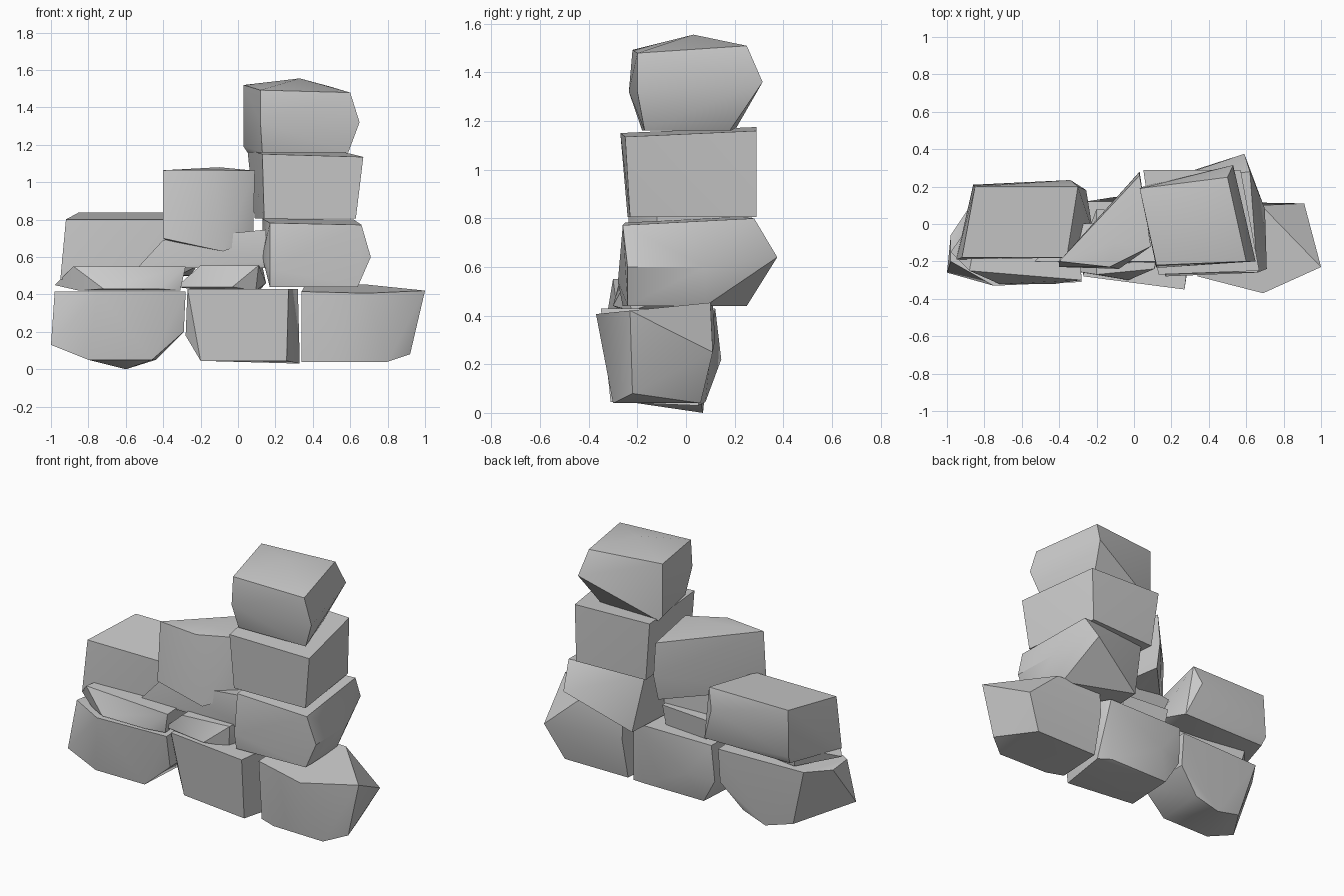
import bpy, bmesh
from mathutils import Vector

if "Cube" in bpy.data.objects:
    bpy.data.objects.remove(bpy.data.objects["Cube"])

def stone(name, plan, z0, z1, foot=(0.95, 0.9), tilt=(0, 0), bumps=(), shift=(0, 0), base=None):
    """Rough stone: hull of a top outline, a bottom outline and extra bulge points.
    foot scales and shift moves the bottom outline (or base replaces it), tilt slopes the top."""
    c = sum((Vector(p) for p in plan), Vector((0, 0))) / len(plan)
    pts = [Vector(b) for b in bumps]
    for x, y in plan:
        dx, dy = x - c.x, y - c.y
        pts.append(Vector((x, y, z1 + dx * tilt[0] + dy * tilt[1])))
        if not base:
            pts.append(Vector((c.x + dx * foot[0] + shift[0], c.y + dy * foot[1] + shift[1], z0)))
    pts += [Vector((x, y, z0)) for x, y in base or ()]
    bm = bmesh.new()
    for p in pts:
        bm.verts.new(p)
    bmesh.ops.convex_hull(bm, input=bm.verts[:])
    loose = [v for v in bm.verts if not v.link_faces]
    bmesh.ops.delete(bm, geom=loose, context='VERTS')
    bmesh.ops.dissolve_limit(bm, angle_limit=0.03, verts=bm.verts[:], edges=bm.edges[:])
    bmesh.ops.recalc_face_normals(bm, faces=bm.faces[:])
    me = bpy.data.meshes.new(name)
    bm.to_mesh(me)
    bm.free()
    ob = bpy.data.objects.new(name, me)
    bpy.context.collection.objects.link(ob)
    bpy.context.view_layer.objects.active = ob
    ob.select_set(True)
    bpy.ops.object.shade_smooth_by_angle(angle=0.6)
    ob.select_set(False)

# Bottom course
stone("base_stone_left", [(-.98, -.2), (-.75, -.33), (-.28, -.31), (-.3, .11), (-.88, .09)],
      .05, .415, base=[(-.8, -.27), (-.46, -.27), (-.44, .06), (-.78, .05)],
      bumps=[(-1, -.26, .13), (-.6, .07, 0), (-.29, -.26, .2), (-.98, -.06, .4), (-.3, .09, .2)])
stone("base_stone_middle", [(-.27, -.28), (.27, -.35), (.32, .05), (.28, .12), (-.26, .12)],
      .045, .43, base=[(-.2, -.25), (.26, -.31), (.33, .04), (.24, .08), (-.18, .08)],
      bumps=[(-.28, -.2, .18), (.33, .05, .03), (-.1, .145, .22), (-.27, .1, .2)])
stone("base_stone_right", [(.34, -.28), (.69, -.37), (1, -.23), (.68, .1), (.36, .11)],
      .04, .43, base=[(.34, -.25), (.45, -.29), (.8, -.3), (.8, .06), (.36, .06)],
      tilt=(0, .1), bumps=[(.91, .11, .25), (.92, -.22, .08), (.36, .12, .3)])

# Thin levelling stones
stone("thin_stone_left", [(-.88, -.25), (-.28, -.3), (-.3, .0), (-.82, .08)],
      .42, .55, foot=(.9, .9), bumps=[(-.98, -.15, .45), (-.72, -.32, .43), (-.42, -.32, .43)])
stone("thin_stone_middle", [(-.2, -.27), (.11, -.24), (.13, .05), (-.2, .08)],
      .42, .555, foot=(.9, .9), bumps=[(-.33, -.25, .44), (-.03, -.3, .44), (.15, -.1, .46)])
stone("wedge_stone", [(-.4, -.2), (.15, -.2), (.14, .02), (-.32, .0)],
      .54, .71, tilt=(.1, -.1), foot=(1, 1), bumps=[(-.53, -.2, .55), (.15, -.21, .57)])

# Middle course
stone("upper_stone_left", [(-.92, -.18), (-.36, -.18), (-.3, .2), (-.85, .2)],
      .5, .82, foot=(1.08, .9), tilt=(0, .1), shift=(.02, 0),
      bumps=[(-.95, -.19, .48), (-.22, -.04, .55), (-.34, .235, .72), (-.86, .21, .55)])
stone("upper_stone_middle", [(-.4, -.2), (-.13, -.23), (.09, -.12), (.03, .26)],
      .69, 1.06, foot=(.95, .95), tilt=(0, -.03),
      bumps=[(-.4, -.23, .7), (-.08, -.24, .63), (-.1, -.1, 1.08), (.03, .28, .85)])

# Tower of three stones
stone("tower_stone_lower", [(.17, -.25), (.66, -.26), (.62, .28), (.13, .22)],
      .44, .79, base=[(.17, -.26), (.64, -.24), (.63, .08), (.2, .25)], tilt=(-.02, .05),
      bumps=[(.71, -.24, .6), (.59, .375, .64), (.13, -.2, .6), (.17, -.28, .54), (.7, .08, .6)])
stone("tower_stone_middle", [(.13, -.27), (.67, -.25), (.57, .29), (.05, .29)],
      .805, 1.155, base=[(.14, -.24), (.63, -.23), (.56, .29), (.09, .27)], tilt=(-.03, .04))
stone("tower_stone_top", [(.12, -.22), (.6, -.2), (.5, .25), (.03, .19)],
      1.16, 1.5, base=[(.13, -.18), (.59, -.17), (.47, .18), (.05, .2)], tilt=(-.03, .06),
      bumps=[(.33, .03, 1.555), (.65, -.2, 1.32), (.53, .315, 1.36), (.12, -.235, 1.32),
             (.03, .19, 1.19)])
